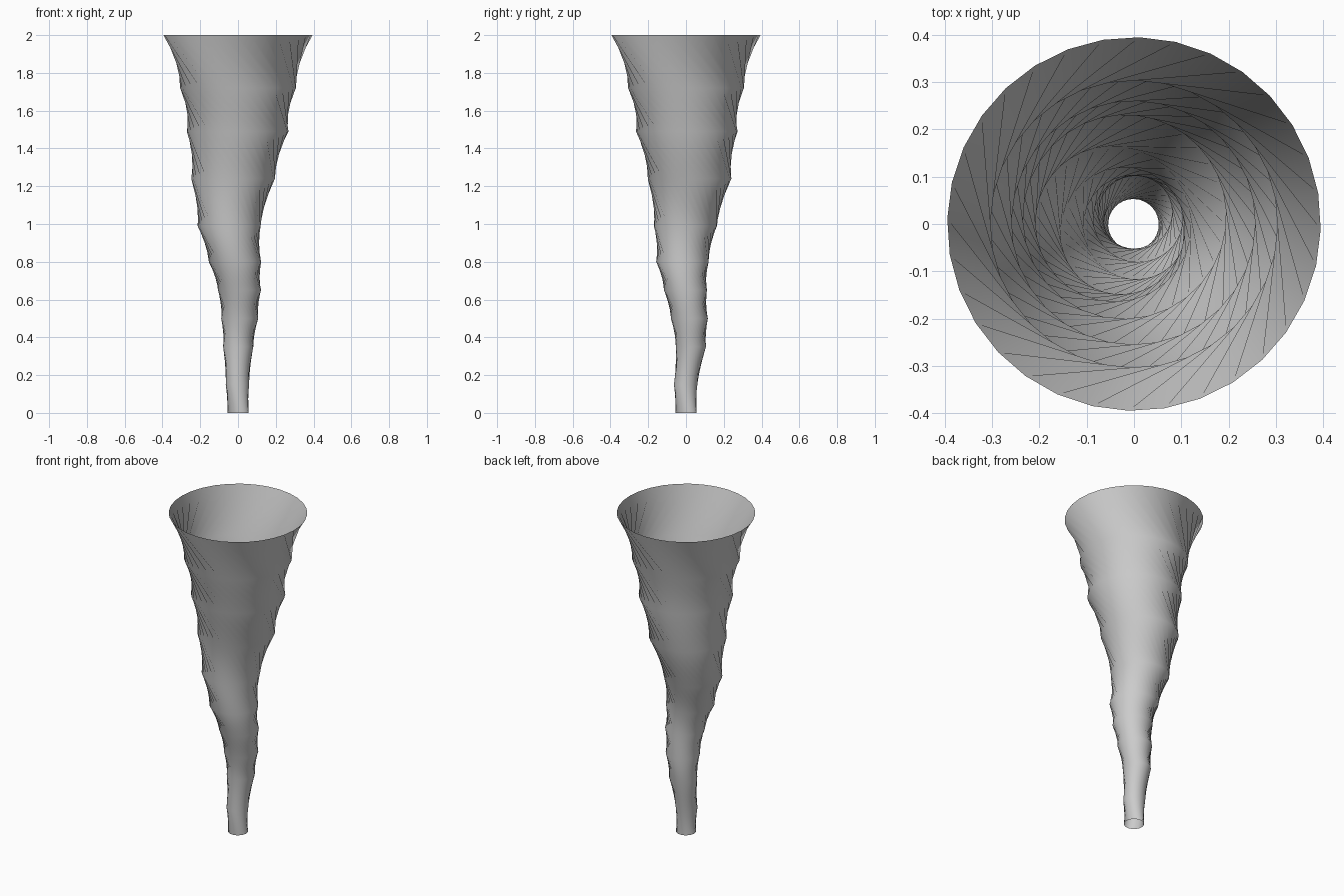
import bpy, bmesh
from math import cos, sin, radians, tau

cube = bpy.data.objects.get("Cube")
if cube:
    bpy.data.objects.remove(cube)

SIDES = 32
TWIST = radians(40)   # each ring is turned against the one above it
PHASE = radians(-1.7)

# Rings from the rim down: height, radius, centre x, centre y
RINGS = [
    (2.00, 0.395, 0, 0),
    (1.72, 0.308, 0, 0),
    (1.49, 0.269, -0.002, 0.004),
    (1.24, 0.222, -0.026, 0.019),
    (0.99, 0.167, -0.047, -0.003),
    (0.80, 0.139, -0.016, -0.019),
    (0.65, 0.114, 0.008, -0.003),
    (0.50, 0.098, 0.009, 0.018),
    (0.35, 0.080, 0.001, 0.026),
    (0.15, 0.062, -0.003, -0.002),
    (0.00, 0.057, 0, 0),
]

# Grey material
grey = bpy.data.materials.new("storm_grey")
grey.use_nodes = True
COLOUR = (0.6, 0.6, 0.6, 1)
grey.diffuse_color = COLOUR
grey.node_tree.nodes["Principled BSDF"].inputs["Base Color"].default_value = COLOUR

# Twisted funnel skin, open at both ends
bm = bmesh.new()
loops = []
for level, (z, r, cx, cy) in enumerate(RINGS):
    start = PHASE + TWIST * level
    loops.append([bm.verts.new((cx + r * cos(start + tau * i / SIDES),
                                cy + r * sin(start + tau * i / SIDES), z))
                  for i in range(SIDES)])
for upper, lower in zip(loops, loops[1:]):
    for i in range(SIDES):
        j = (i + 1) % SIDES
        bm.faces.new((upper[i], lower[i], lower[j], upper[j])).smooth = True

mesh = bpy.data.meshes.new("funnel")
bm.to_mesh(mesh)
bm.free()
mesh.materials.append(grey)
funnel = bpy.data.objects.new("funnel", mesh)
bpy.context.collection.objects.link(funnel)
